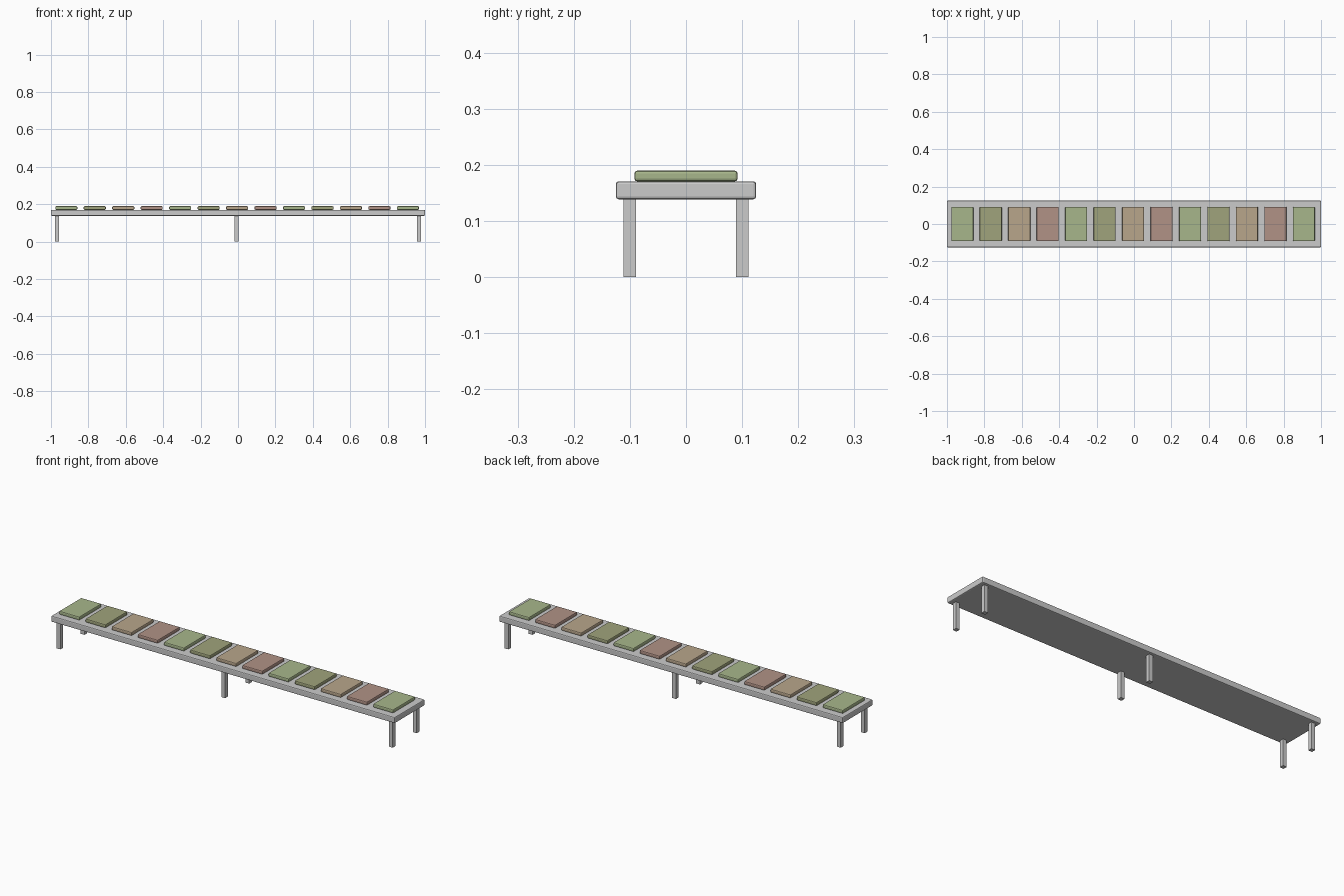
import bpy

if "Cube" in bpy.data.objects:
    bpy.data.objects.remove(bpy.data.objects["Cube"])


def box(name, center, size, bevel=0.0, material=None):
    bpy.ops.mesh.primitive_cube_add(size=1, location=center)
    obj = bpy.context.object
    obj.name = name
    obj.scale = size
    bpy.ops.object.transform_apply(location=False, rotation=False, scale=True)
    if bevel:
        mod = obj.modifiers.new("edge_bevel", 'BEVEL')
        mod.width = bevel
        mod.segments = 2
    if material:
        obj.data.materials.append(material)
    return obj


def paint(name, rgb):
    mat = bpy.data.materials.new(name)
    mat.diffuse_color = (*rgb, 1)
    mat.use_nodes = True
    mat.node_tree.nodes["Principled BSDF"].inputs["Base Color"].default_value = mat.diffuse_color
    return mat


# Long platform
box("platform", (0, 0, 0.1545), (2.0, 0.25, 0.032), 0.005)

# Three pairs of square legs
for i, x in enumerate((-0.967, -0.008, 0.967)):
    for side, y in (("front", -0.1), ("back", 0.1)):
        box(f"{side}_leg_{i + 1}", (x, y, 0.07), (0.022, 0.022, 0.14))

# Row of coloured pads, four repeating colours
colours = [
    paint("green", (0.39, 0.47, 0.26)),
    paint("olive", (0.35, 0.37, 0.20)),
    paint("tan", (0.48, 0.38, 0.26)),
    paint("clay", (0.44, 0.29, 0.24)),
]
for i in range(13):
    x = -0.918 + i * 0.1522
    box(f"pad_{i + 1}", (x, 0, 0.18), (0.118, 0.184, 0.019), 0.005,
        colours[i % 4])
